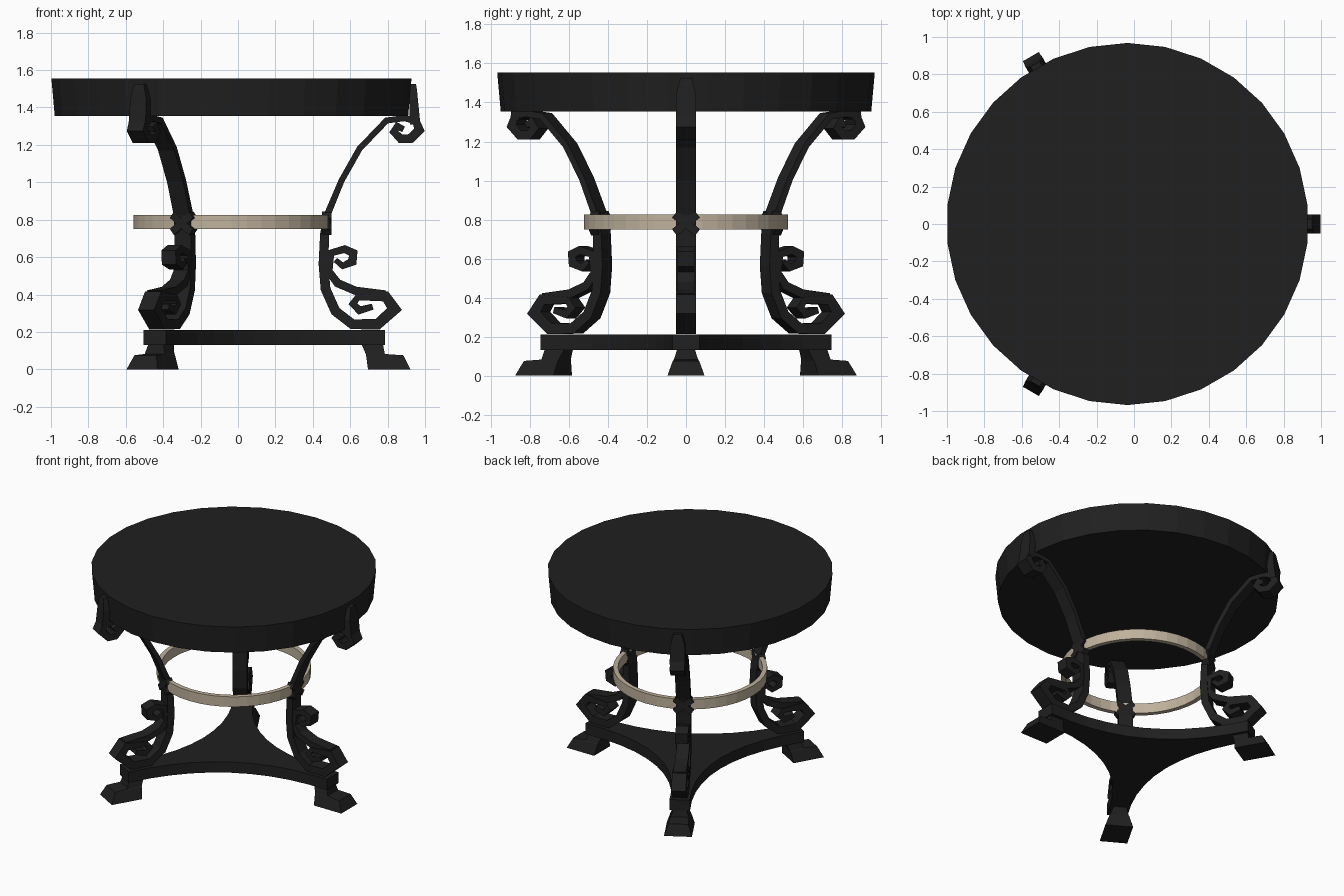
import bpy, bmesh, math
from mathutils import Vector, Matrix

if "Cube" in bpy.data.objects:
    bpy.data.objects.remove(bpy.data.objects["Cube"])

CX = -0.035  # axis of the three-legged table


def material(name, col):
    m = bpy.data.materials.new(name)
    m.diffuse_color = (*col, 1)
    m.use_nodes = True
    m.node_tree.nodes["Principled BSDF"].inputs["Base Color"].default_value = m.diffuse_color
    return m


BLACK = material("black iron", (0.014, 0.014, 0.014))
BEIGE = material("beige ring", (0.52, 0.44, 0.33))


def finish(name, bm, mat, angle=0):
    bmesh.ops.recalc_face_normals(bm, faces=bm.faces)
    me = bpy.data.meshes.new(name)
    bm.to_mesh(me)
    bm.free()
    me.materials.append(mat)
    ob = bpy.data.objects.new(name, me)
    ob.location.x = CX
    ob.rotation_euler.z = angle
    bpy.context.collection.objects.link(ob)
    return ob


def loft(bm, rings, closed=False):
    """Skin a list of 3D rings, capped unless closed into a loop."""
    vs = [[bm.verts.new(p) for p in r] for r in rings]
    n = len(vs[0])
    pairs = list(zip(vs, vs[1:])) + ([(vs[-1], vs[0])] if closed else [])
    for a, b in pairs:
        for i in range(n):
            j = (i + 1) % n
            bm.faces.new((a[i], a[j], b[j], b[i]))
    if not closed:
        bm.faces.new(vs[0])
        bm.faces.new(vs[-1])


def strip(bm, pts, half_width):
    """Flat bar following x, z, half-thickness points in the y = 0 plane."""
    rings = []
    for i, (x, z, t) in enumerate(pts):
        p = Vector((x, z))
        a = Vector(pts[max(i - 1, 0)][:2])
        b = Vector(pts[min(i + 1, len(pts) - 1)][:2])
        d1 = (p - a).normalized() if i else (b - p).normalized()
        d2 = (b - p).normalized() if i < len(pts) - 1 else d1
        d = (d1 + d2).normalized()
        k = t / max(d.dot(d1), 0.7)
        nx, nz = -d.y * k, d.x * k
        w = half_width
        rings.append([(x - CX + s * nx, y, z + s * nz)
                      for s, y in ((1, -w), (1, w), (-1, w), (-1, -w))])
    loft(bm, rings)


def circle(r, z, n, off=0.0):
    return [(r * math.cos(math.tau * (i + off) / n),
             r * math.sin(math.tau * (i + off) / n), z) for i in range(n)]


# table top
bm = bmesh.new()
loft(bm, [circle(0.95, 1.355, 30, 0.5), circle(0.968, 1.555, 30, 0.5)])
finish("table_top", bm, BLACK)

# beige hoop
bm = bmesh.new()
loft(bm, [circle(0.523, 0.75, 40), circle(0.523, 0.825, 40),
          circle(0.49, 0.825, 40), circle(0.49, 0.75, 40)], closed=True)
finish("hoop", bm, BEIGE)

# concave three-cornered base plate
outline = []
for k in range(3):
    a = math.tau * k / 3
    rot = Matrix.Rotation(a, 2)
    outline.append(rot @ Vector((0.82, -0.07)))
    p0 = rot @ Vector((0.82, 0.07))
    p2 = Matrix.Rotation(a + math.tau / 3, 2) @ Vector((0.82, -0.07))
    m = a + math.pi / 3
    mid = Vector((math.cos(m), math.sin(m))) * 0.25
    ctrl = 2 * mid - (p0 + p2) / 2
    for i in range(10):
        t = i / 10
        outline.append(p0 * (1 - t) ** 2 + ctrl * 2 * t * (1 - t) + p2 * t * t)
bm = bmesh.new()
loft(bm, [[(p.x, p.y, z) for p in outline] for z in (0.13, 0.21)])
finish("base_plate", bm, BLACK)

# main leg bar: top curl, sweep down, bottom spiral
LEG = [(.885, 1.283, .016), (.853, 1.300, .018), (.834, 1.270, .020),
       (.869, 1.233, .022), (.922, 1.233, .024), (.970, 1.280, .024),
       (.950, 1.330, .020), (.890, 1.343, .016), (.794, 1.330, .016),
       (.650, 1.180, .016), (.553, 1.008, .016), (.479, .830, .018),
       (.463, .724, .024), (.457, .563, .026), (.468, .430, .026),
       (.521, .311, .026), (.612, .241, .026), (.746, .241, .028),
       (.837, .322, .030), (.789, .390, .026), (.640, .385, .016),
       (.614, .350, .018), (.650, .315, .020), (.720, .335, .016)]
# smaller S-shaped scroll
SCROLL = [(.521, .585, .014), (.559, .553, .016), (.612, .575, .022),
          (.616, .622, .022), (.570, .643, .020), (.497, .622, .018),
          (.485, .525, .020), (.532, .461, .022), (.628, .420, .022),
          (.789, .400, .022)]
# foot sections: z, inner x, outer x, half width
FOOT = [(0, .695, .922, .095), (.075, .685, .885, .068),
        (.082, .683, .785, .062), (.135, .660, .775, .045)]

for k in range(3):
    a = math.tau * k / 3
    bm = bmesh.new()
    strip(bm, LEG, 0.05)
    finish(f"leg_{k + 1}", bm, BLACK, a)

    bm = bmesh.new()
    strip(bm, SCROLL, 0.044)
    finish(f"leg_scroll_{k + 1}", bm, BLACK, a)

    # tapered tab against the rim of the top
    bm = bmesh.new()
    loft(bm, [[(x0 - CX, -w, z), (x1 - CX, -w, z), (x1 - CX, w, z), (x0 - CX, w, z)]
              for z, x0, x1, w in ((1.31, .92, .975, .052), (1.44, .915, .962, .05),
                                   (1.485, .915, .958, .04), (1.525, .915, .952, .028))])
    finish(f"rim_tab_{k + 1}", bm, BLACK, a)

    # crossed binding where the leg meets the hoop
    bm = bmesh.new()
    for s in (-1, 1):
        rot = Matrix.Translation((0.51, 0, 0.78)) @ Matrix.Rotation(s * math.radians(38), 4, 'X')
        bmesh.ops.create_cube(bm, size=1, matrix=rot @ Matrix.Diagonal((.05, .15, .042, 1)))
    finish(f"binding_{k + 1}", bm, BLACK, a)

    # splayed foot
    bm = bmesh.new()
    loft(bm, [[(x0 - CX, -w, z), (x1 - CX, -w, z), (x1 - CX, w, z), (x0 - CX, w, z)]
              for z, x0, x1, w in FOOT])
    finish(f"foot_{k + 1}", bm, BLACK, a)
